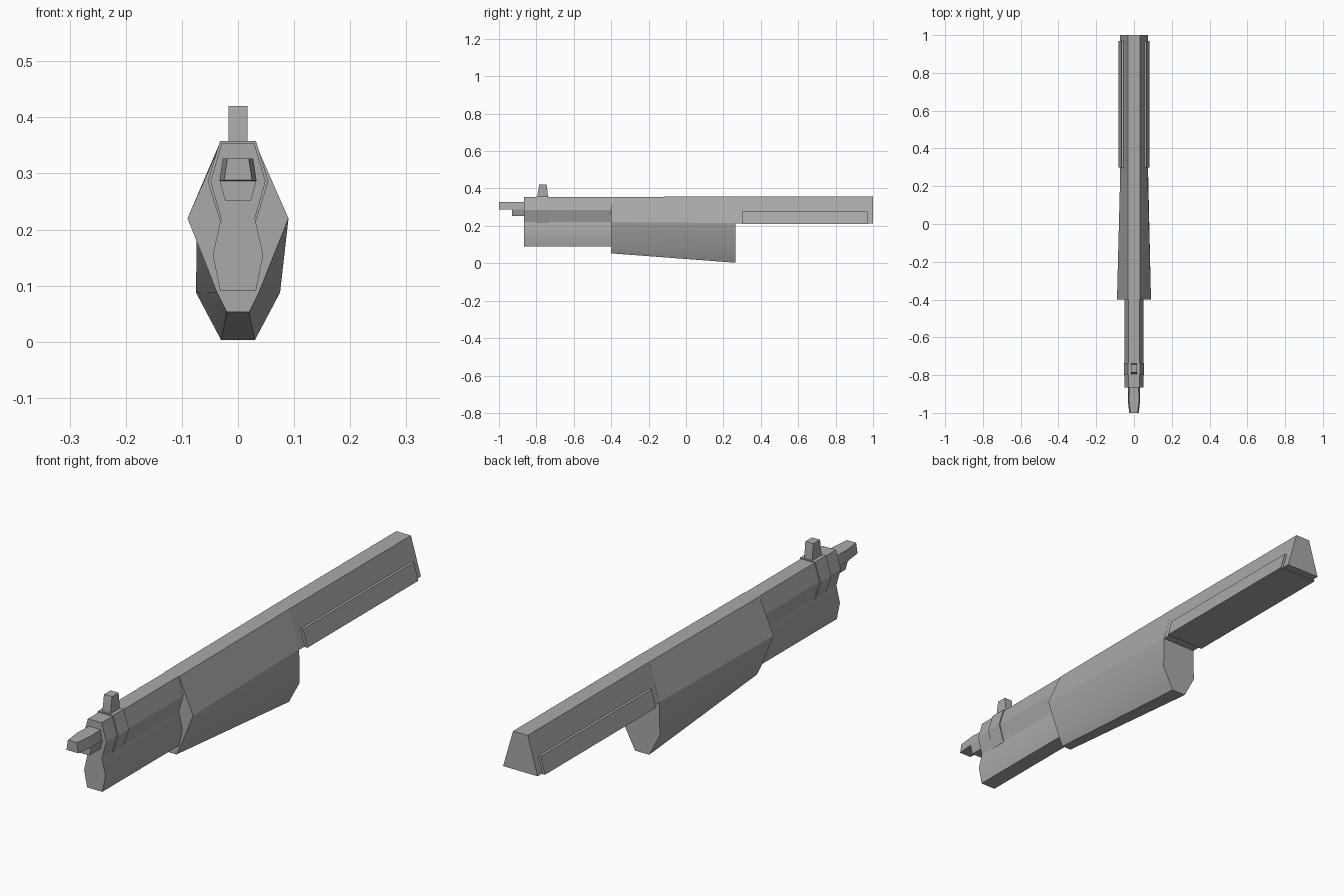
import bpy, bmesh, math

if "Cube" in bpy.data.objects:
    bpy.data.objects.remove(bpy.data.objects["Cube"])

grey = bpy.data.materials.new("gunmetal grey")
grey.diffuse_color = (0.4, 0.4, 0.4, 1)
grey.use_nodes = True
grey.node_tree.nodes["Principled BSDF"].inputs["Base Color"].default_value = grey.diffuse_color


def loft(name, sections):
    """Skin mirrored half profiles [(x, z) top to bottom] placed at each y."""
    bm = bmesh.new()
    rings = []
    for y, half in sections:
        pts = half + [(-x, z) for x, z in reversed(half)]
        rings.append([bm.verts.new((x, y, z)) for x, z in pts])
    n = len(rings[0])
    for a, b in zip(rings, rings[1:]):
        for i in range(n):
            j = (i + 1) % n
            bm.faces.new((a[i], a[j], b[j], b[i]))
    bm.faces.new(rings[0])
    bm.faces.new(rings[-1])
    bmesh.ops.recalc_face_normals(bm, faces=bm.faces)
    mesh = bpy.data.meshes.new(name)
    bm.to_mesh(mesh)
    bm.free()
    mesh.materials.append(grey)
    obj = bpy.data.objects.new(name, mesh)
    bpy.context.collection.objects.link(obj)
    bpy.ops.object.select_all(action='DESELECT')
    obj.select_set(True)
    bpy.context.view_layer.objects.active = obj
    bpy.ops.object.shade_smooth_by_angle(angle=math.radians(25))
    return obj


def prism(name, y0, y1, half):
    return loft(name, [(y0, half), (y1, half)])


# Tapering fore body
loft("fore_body", [
    (-0.40, [(0.031, 0.354), (0.09, 0.22), (0.037, 0.087), (0.02, 0.053)]),
    (0.265, [(0.031, 0.358), (0.073, 0.215), (0.075, 0.088), (0.03, 0.003)]),
])

# Long rear housing with a trapezoid section
prism("rear_housing", 0.265, 1.0, [(0.031, 0.358), (0.073, 0.213)])

# Raised strips along both sides of the housing
prism("side_strips", 0.30, 0.97, [(0.065, 0.276), (0.083, 0.21)])

# Barrel shroud above, magazine tube below
prism("barrel_shroud", -0.865, -0.39,
      [(0.029, 0.354), (0.049, 0.286), (0.029, 0.215)])
prism("magazine_tube", -0.865, -0.39,
      [(0.029, 0.225), (0.045, 0.155), (0.032, 0.091)])

# Band around the shroud
prism("shroud_band", -0.80, -0.735,
      [(0.032, 0.358), (0.054, 0.286), (0.032, 0.215)])

# Muzzle tip and the stepped block beneath it
loft("muzzle", [
    (-1.0, [(0.019, 0.327), (0.025, 0.288)]),
    (-0.93, [(0.027, 0.327), (0.033, 0.287)]),
    (-0.86, [(0.024, 0.327), (0.031, 0.287)]),
])
prism("muzzle_block", -0.93, -0.86, [(0.033, 0.288), (0.023, 0.252)])

# Front sight post, slightly tapered at its foot
sight = [(-0.795, 0.345), (-0.793, 0.375), (-0.785, 0.385), (-0.785, 0.42)]
loft("front_sight", [
    (-0.793, [(0.017, 0.37), (0.017, 0.345)]),
    (-0.785, [(0.017, 0.42), (0.017, 0.345)]),
    (-0.745, [(0.017, 0.42), (0.017, 0.345)]),
    (-0.739, [(0.017, 0.37), (0.017, 0.345)]),
])
